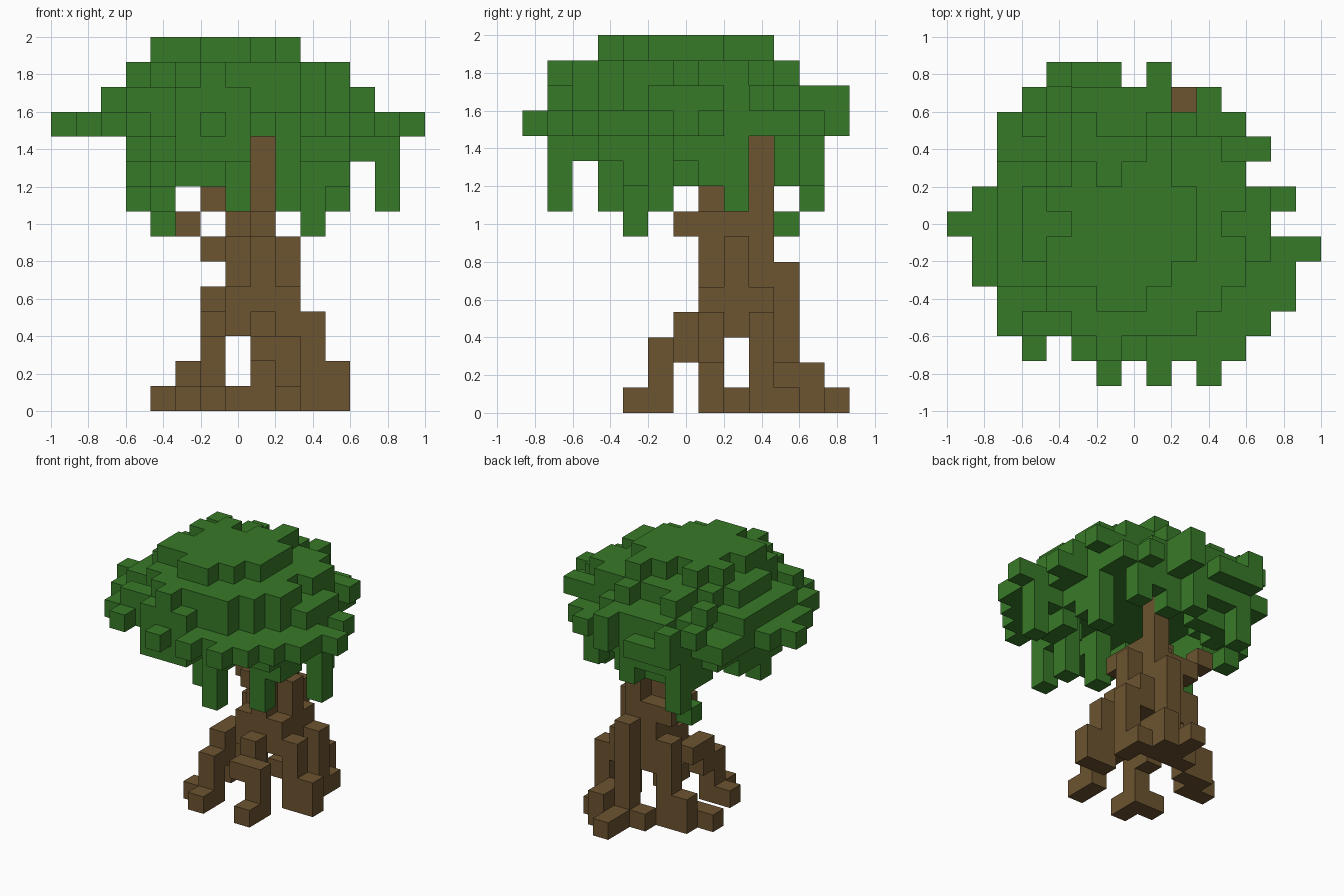
import bpy, bmesh, random
from mathutils import Vector
from itertools import product

random.seed(4)
if "Cube" in bpy.data.objects:
    bpy.data.objects.remove(bpy.data.objects["Cube"], do_unlink=True)

CELL = 2 / 15
MID_X, MID_Y = 7, 6          # centre cell of the grid
ORIGIN = Vector((-1, -6.5 * CELL, 0))


def material(name, rgb):
    mat = bpy.data.materials.new(name)
    mat.use_nodes = True
    colour = (*rgb, 1)
    mat.diffuse_color = colour
    mat.node_tree.nodes["Principled BSDF"].inputs["Base Color"].default_value = colour
    return mat


def block(xs, ys, zs):
    """Cells of a box; each argument is one index or a (first, last) pair."""
    spans = [(s, s) if isinstance(s, int) else s for s in (xs, ys, zs)]
    return set(product(*(range(a, b + 1) for a, b in spans)))


def blocks(*boxes):
    return set().union(*(block(*b) for b in boxes))


def voxel_object(name, cells, mat):
    """Mesh only the exposed sides of a set of cells."""
    bm = bmesh.new()
    for cell in sorted(cells):
        for axis, side in product(range(3), (0, 1)):
            near = list(cell)
            near[axis] += 2 * side - 1
            if tuple(near) in cells:
                continue
            u, v = (axis + 1) % 3, (axis + 2) % 3
            ring = []
            for a, b in ((0, 0), (1, 0), (1, 1), (0, 1)):
                p = Vector(cell)
                p[axis] += side
                p[u] += a
                p[v] += b
                ring.append(bm.verts.new(ORIGIN + p * CELL))
            bm.faces.new(ring if side else ring[::-1])
    bmesh.ops.remove_doubles(bm, verts=bm.verts, dist=CELL / 100)
    mesh = bpy.data.meshes.new(name)
    bm.to_mesh(mesh)
    bm.free()
    mesh.materials.append(mat)
    obj = bpy.data.objects.new(name, mesh)
    bpy.context.collection.objects.link(obj)
    return obj


def disc(z, limit, reach, inner=0, keep=1.0):
    """One leaf layer: a clipped disc or ring, optionally thinned out."""
    cells = set()
    for x, y in product(range(15), range(13)):
        dx, dy = abs(x - MID_X), abs(y - MID_Y)
        if inner <= dx * dx + dy * dy <= limit and max(dx, dy) <= reach:
            if random.random() < keep:
                cells.add((x, y, z))
    return cells


bark = material("bark brown", (0.150, 0.088, 0.030))
leaf = material("leaf green", (0.039, 0.195, 0.021))

# Trunk, narrowing in steps, and the branches that reach into the crown
trunk = blocks(((7, 9), (7, 9), (3, 4)), ((7, 8), (8, 9), (5, 6)),
               (8, 7, (5, 7)), (9, 8, (5, 6)), ((7, 8), 8, 7), (7, 7, 7),
               (8, 9, (7, 10)), (8, 6, 7),
               (6, 9, 6), (5, 9, 7), (6, 7, 8))
voxel_object("trunk", trunk, bark)

# Roots, each a stepped leg ending in a toe
roots = {
    "front_right_root": [(6, 4, 0), (5, 5, 0), (6, 5, (0, 2)),
                         (6, 6, (2, 3)), (6, 7, 3)],
    "front_root": [(9, (4, 5), 0), (9, 5, 1), ((8, 9), 5, 2), (8, 6, (2, 3))],
    "left_root": [(11, 7, (0, 1)), (10, 7, (0, 3))],
    "back_left_root": [(10, 9, (0, 3)), (10, 10, 0), (9, 11, (0, 1)), (9, 10, (0, 1))],
    "back_root": [(8, 10, (0, 5)), (7, 10, 0), (8, (11, 12), 0)],
    "back_right_root": [(6, 9, (0, 4)), (5, 9, (0, 1)), ((4, 5), 8, 0)],
}
for name, boxes in roots.items():
    voxel_object(name, blocks(*boxes), bark)

# Crown: stacked leaf layers with ragged edges over a hollow skirt
crown = disc(11, 29, 5) | disc(12, 22, 5) | disc(13, 14, 4) | disc(14, 6, 2)
crown |= disc(12, 30, 5, inner=23, keep=0.6)
crown |= disc(13, 21, 4, inner=15, keep=0.6)
crown |= disc(14, 13, 2, inner=7, keep=0.5)
crown |= disc(10, 26, 4, inner=13, keep=0.75)
crown |= {c for c in disc(9, 25, 4, inner=17, keep=0.55) if c[1] > 2}

# Rim columns, each a leaf cube at one of two heights
for x, y, z in sorted(disc(11, 41, 5, inner=30)):
    crown.add((x, y, random.choice((11, 11, 12))))
crown |= blocks(((4, 6), 11, 10), (9, 10, 10), (7, 11, (9, 10)),
                ((5, 6), 10, (9, 10)),
                ((5, 7), 1, 10), (3, (6, 7), (9, 10)), (11, 5, (9, 10)))

# Twigs past the rim and on the top layers
crown |= blocks((0, 6, 11), (1, (4, 7), 11), (13, (3, 5), 11), (14, 5, 11),
                (13, 7, 11), (6, 0, 11), (8, 0, 11), (10, 0, 11),
                ((5, 6), 12, 11), (4, 12, (11, 12)), (8, 12, (11, 12)),
                (2, 5, 12), (12, 6, 12), (6, 1, (12, 13)), (3, 10, 13),
                (3, 5, 13), (11, 4, 13), ((6, 7), 3, 14), (8, 9, 14),
                (4, (4, 5), 14), (4, 7, 14))
crown -= blocks((6, 8, 14), (9, 4, 14))

# Gaps: open rim notches, and clear space around the upper branch
notches = {(4, 1), (12, 8), (12, 10), (9, 11), (11, 11)}
crown = {(x, y, z) for x, y, z in crown
         if (x, y) not in notches
         and not (z < 11 and ((x == 8 and y < 10) or (y == 9 and x > 7)))}
voxel_object("crown", crown, leaf)

# Leaf strands hanging under the crown
strands = blocks((9, 1, (8, 10)), (10, 4, (7, 10)), (11, 8, (8, 10)),
                 ((12, 13), 5, 10), (13, 5, (8, 9)), (3, 5, (8, 10)),
                 (4, 11, (8, 10)), (4, 10, 7), (7, 3, (8, 10)))
voxel_object("hanging_leaves", strands, leaf)
